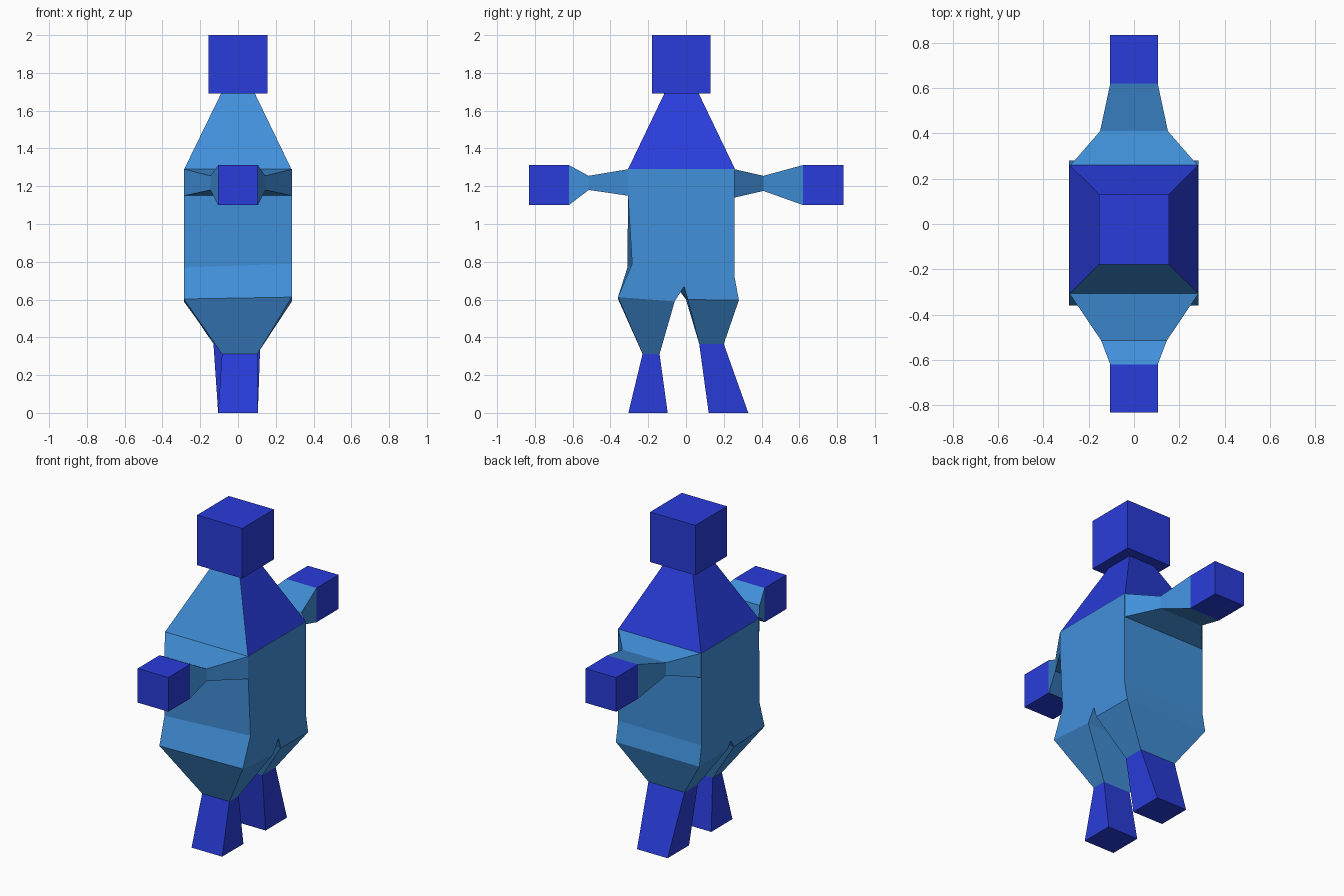
import bpy, bmesh

cube = bpy.data.objects.get("Cube")
if cube:
    bpy.data.objects.remove(cube, do_unlink=True)


def make_material(name, rgb):
    m = bpy.data.materials.new(name)
    m.use_nodes = True
    m.diffuse_color = (*rgb, 1)
    m.node_tree.nodes["Principled BSDF"].inputs["Base Color"].default_value = (*rgb, 1)
    return m


SKY = make_material("sky_blue", (0.053, 0.279, 0.70))
ROYAL = make_material("royal_blue", (0.022, 0.0456, 0.70))


def loft(name, rings, mats, cap_start=True, cap_end=True):
    """Skin a list of equal-length point rings into one flat-shaded object."""
    bm = bmesh.new()
    loops = [[bm.verts.new(p) for p in ring] for ring in rings]
    for a, b in zip(loops, loops[1:]):
        for i in range(len(a)):
            j = (i + 1) % len(a)
            bm.faces.new((a[i], a[j], b[j], b[i]))
    if cap_start:
        bm.faces.new(loops[0])
    if cap_end:
        bm.faces.new(loops[-1])
    bmesh.ops.recalc_face_normals(bm, faces=bm.faces)
    mesh = bpy.data.meshes.new(name)
    bm.to_mesh(mesh)
    bm.free()
    for m in mats:
        mesh.materials.append(m)
    ob = bpy.data.objects.new(name, mesh)
    bpy.context.collection.objects.link(ob)
    return ob


def level(z, x0, x1, y0, y1):
    """Horizontal rectangle at height z."""
    return [(x0, y0, z), (x1, y0, z), (x1, y1, z), (x0, y1, z)]


def slab(y, x, z0, z1):
    """Upright rectangle at depth y."""
    return [(-x, y, z0), (x, y, z0), (x, y, z1), (-x, y, z1)]


# Head
loft("head", [level(1.69, -0.155, 0.155, -0.18, 0.13),
              level(2.0, -0.155, 0.155, -0.18, 0.13)], [ROYAL])

# Sloping shoulders: royal blue except for the front panel
shoulders = loft("shoulders", [level(1.29, -0.285, 0.283, -0.307, 0.26),
                               level(1.69, -0.09, 0.09, -0.115, 0.068)],
                 [ROYAL, SKY], cap_start=False)
for face in shoulders.data.polygons:
    face.material_index = 1 if face.normal.y < -0.5 else 0

# Torso: side outlines (y, z) running from the front shoulder round the crotch
right_side = [(-0.307, 1.29), (-0.307, 1.15), (-0.31, 0.77), (-0.36, 0.603), (-0.06, 0.59),
              (-0.03, 0.64), (0.0, 0.60), (0.28, 0.597), (0.257, 0.72), (0.257, 1.29)]
left_side = [(-0.307, 1.29), (-0.307, 1.15), (-0.285, 0.79), (-0.36, 0.613), (-0.06, 0.59),
             (-0.01, 0.67), (0.01, 0.60), (0.28, 0.597), (0.257, 0.72), (0.257, 1.29)]
loft("torso", [[(-0.287, y, z) for y, z in right_side],
               [(0.285, y, z) for y, z in left_side]], [SKY])

# Arms and block hands
loft("front_arm", [slab(-0.307, 0.285, 1.15, 1.29), slab(-0.515, 0.145, 1.18, 1.255),
                   slab(-0.62, 0.105, 1.10, 1.312)], [SKY], cap_start=False, cap_end=False)
loft("back_arm", [slab(0.257, 0.283, 1.14, 1.29), slab(0.41, 0.15, 1.175, 1.255),
                  slab(0.62, 0.105, 1.10, 1.312)], [SKY], cap_start=False, cap_end=False)
for name, y0, y1 in (("front_hand", -0.62, -0.832), ("back_hand", 0.62, 0.834)):
    loft(name, [slab(y0, 0.105, 1.10, 1.312), slab(y1, 0.105, 1.10, 1.312)], [ROYAL])

# Thighs taper to the knees, lower legs flare to the feet
legs = [("front", [(-0.287, -0.36, 0.603), (0.285, -0.36, 0.613),
                   (0.285, -0.06, 0.59), (-0.287, -0.06, 0.59)],
         level(0.312, -0.085, 0.102, -0.23, -0.14), level(0, -0.105, 0.105, -0.305, -0.097)),
        ("back", [(-0.287, 0.0, 0.60), (0.285, 0.01, 0.60),
                  (0.285, 0.28, 0.597), (-0.287, 0.28, 0.597)],
         level(0.365, -0.13, 0.118, 0.07, 0.20), level(0, -0.105, 0.105, 0.12, 0.33))]
for name, hip, knee, foot in legs:
    loft(name + "_thigh", [hip, knee], [SKY], cap_start=False, cap_end=False)
    loft(name + "_lower_leg", [knee, foot], [ROYAL])
